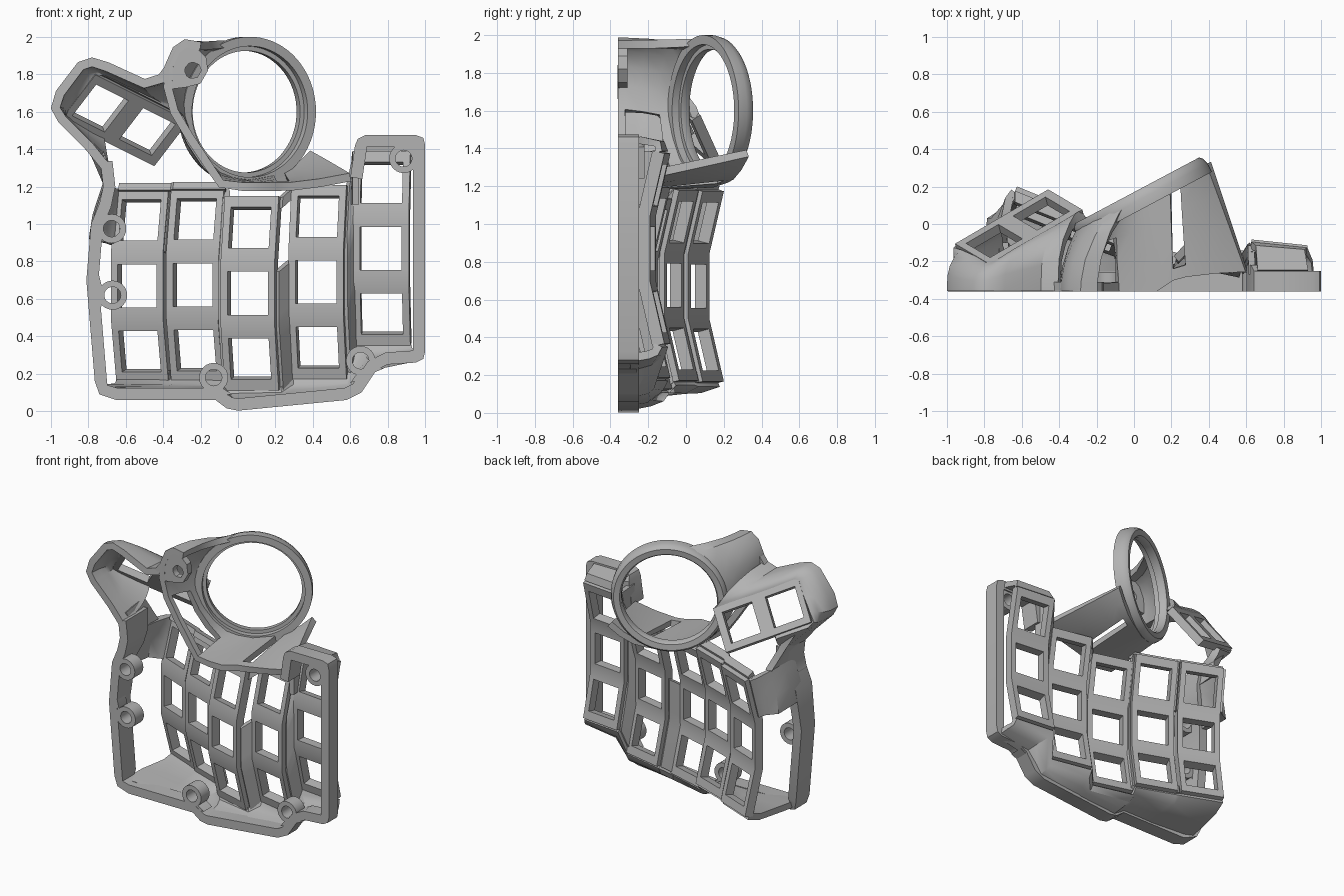
import bpy, bmesh, math
from mathutils import Vector as V

if "Cube" in bpy.data.objects:
    bpy.data.objects.remove(bpy.data.objects["Cube"])

grey = bpy.data.materials.new("grey_plastic")
grey.use_nodes = True
colour = (0.45, 0.45, 0.45, 1)
grey.diffuse_color = colour
grey.node_tree.nodes["Principled BSDF"].inputs["Base Color"].default_value = colour

BASE = -0.36
parts = []


def grid(name, rows, thick=0, close_rows=False, close_cols=False, holes=()):
    """Surface through rows of points, optionally thickened; holes are (row, col) cells."""
    bm = bmesh.new()
    vs = [[bm.verts.new(p) for p in r] for r in rows]
    n, m = len(rows), len(rows[0])
    for i in range(n if close_rows else n - 1):
        for j in range(m if close_cols else m - 1):
            if (i, j) not in holes:
                k, l = (i + 1) % n, (j + 1) % m
                bm.faces.new((vs[i][j], vs[i][l], vs[k][l], vs[k][j]))
    bmesh.ops.delete(bm, geom=[v for v in bm.verts if not v.link_faces], context="VERTS")
    bmesh.ops.recalc_face_normals(bm, faces=bm.faces)
    mesh = bpy.data.meshes.new(name)
    bm.to_mesh(mesh)
    bm.free()
    ob = bpy.data.objects.new(name, mesh)
    bpy.context.collection.objects.link(ob)
    mesh.materials.append(grey)
    if thick:
        mod = ob.modifiers.new("thickness", "SOLIDIFY")
        mod.thickness, mod.offset = thick, 0
        mod.use_even_offset = False
    parts.append(ob)
    return ob


def rail(name, path, width):
    """Rectangular wall along (x, z, back y) points, thickened to the left of travel."""
    rows = []
    for i, (x, z, y) in enumerate(path):
        a, b = path[max(i - 1, 0)], path[min(i + 1, len(path) - 1)]
        d = V((b[0] - a[0], b[1] - a[1])).normalized() * width
        rows.append([(x, BASE, z), (x, y, z), (x - d.y, y, z + d.x), (x - d.y, BASE, z + d.x)])
    ob = grid(name, rows, close_cols=True)
    bm = bmesh.new()
    bm.from_mesh(ob.data)
    bmesh.ops.holes_fill(bm, edges=bm.edges)
    bmesh.ops.recalc_face_normals(bm, faces=bm.faces)
    bm.to_mesh(ob.data)
    bm.free()


def tube(name, centre, a, b, profile, steps):
    """Revolve (radius, depth) profile around centre in the plane of a and b."""
    n = a.cross(b)
    rows = []
    for i in range(steps):
        t = math.tau * i / steps
        out = a * math.cos(t) + b * math.sin(t)
        rows.append([centre + out * r + n * d for r, d in profile])
    return grid(name, rows, close_rows=True, close_cols=True)


# Key columns: x, y, z of the middle key and sideways tilt
COLS = [(-0.515, 0.07, 0.67, 22), (-0.22, -0.06, 0.675, 20), (0.07, -0.19, 0.63, 16),
        (0.43, -0.19, 0.69, 12), (0.77, -0.175, 0.87, 6)]
BEND, END, HALF, HOLE = 0.175, 0.52, 0.15, 0.112
ROWS = [-END, -0.46, -0.235, -BEND, -0.115, 0.115, BEND, 0.235, 0.46, END]
SLITS = {0: [(i, 0) for i in range(1, 6)], 2: [(5, 0), (6, 0), (7, 0)]}


def col_pt(c, u, v):
    x, y, z, tilt = COLS[c]
    t, bend = math.radians(tilt), math.radians(13)
    extra = max(abs(v) - BEND, 0)
    dz = math.copysign(min(abs(v), BEND) + extra * math.cos(bend), v)
    dy = extra * math.sin(bend) - 0.033
    return V((x + u * math.cos(t) + dy * math.sin(t), y - u * math.sin(t) + dy, z + dz))


for c in range(5):
    grid("key_column_%d" % (c + 1),
         [[col_pt(c, u, v) for u in (-HALF, -HOLE, HOLE, HALF)] for v in ROWS],
         0.066, holes=[(1, 1), (4, 1), (7, 1)])
    if c < 4:
        grid("column_bridge_%d" % (c + 1),
             [[col_pt(c, HALF, v), col_pt(c + 1, -HALF, v)] for v in ROWS], 0.04,
             holes=SLITS.get(c, ()))

# Outer base rim
rim = [(-0.735, 1.33, -0.1), (-0.72, 1.2, -0.12), (-0.74, 1.11, -0.14), (-0.785, 1.0, -0.17),
       (-0.81, 0.7, -0.2), (-0.765, 0.16, -0.2), (-0.74, 0.09, -0.22), (-0.65, 0.06, -0.25),
       (-0.12, 0.06, -0.25), (-0.06, 0.015, -0.25), (0.0, 0.003, -0.25), (0.58, 0.06, -0.25),
       (0.66, 0.1, -0.25), (0.74, 0.22, -0.25), (0.8, 0.25, -0.25), (0.95, 0.26, -0.25),
       (0.99, 0.28, -0.25), (1.0, 0.32, -0.25), (1.0, 1.42, -0.25), (0.99, 1.46, -0.25),
       (0.95, 1.475, -0.25), (0.68, 1.475, -0.25), (0.64, 1.455, -0.25), (0.625, 1.42, -0.22),
       (0.6, 1.25, -0.22)]
rail("base_rim", rim, 0.065)

# Skirt closing the bottom of the columns onto the rim
low = [col_pt(c, s * HALF, -END) for c in range(5) for s in (-1, 1)]
foot = [(-0.72, 0.11), (-0.38, 0.09), (-0.34, 0.09), (-0.12, 0.09), (-0.03, 0.035),
        (0.25, 0.06), (0.3, 0.065), (0.6, 0.1), (0.72, 0.24), (0.96, 0.29)]
grid("bottom_skirt", [[(x, -0.3, z) for x, z in foot],
                      [V((x, -0.22, z)).lerp(p, 0.25) for (x, z), p in zip(foot, low)],
                      [p.lerp(V((x, -0.22, z)), 0.25) - V((0, 0, 0.02)) for (x, z), p in zip(foot, low)],
                      low], 0.045)

# Top cap and inner wall of the outermost column
grid("outer_column_cap", [[(0.66, -0.25, 1.445), (0.93, -0.25, 1.445)],
                          [(0.65, -0.13, 1.425), (0.91, -0.15, 1.425)],
                          [col_pt(4, -HALF, END), col_pt(4, HALF, END)]], 0.04)
grid("outer_column_wall", [[col_pt(4, -HALF, v), (0.63, -0.27, min(0.87 + v, 1.4))]
                           for v in (0.235, 0.46, END)], 0.035)

# Curved band from the innermost column to the side wall
band = []
for v, x in ((0.22, -0.775), (0.35, -0.755), (0.46, -0.72), (END, -0.7)):
    p = col_pt(0, -HALF, v)
    band.append([p, p + V((-0.03, -0.04, 0.01)), V((x + 0.01, 0.02, p.z + 0.02)),
                 V((x, -0.12, p.z + 0.03)), V((x + 0.01, -0.25, p.z + 0.03))])
grid("side_band", band, 0.045)

# Lip above the two inner columns
tops = [col_pt(c, s * HALF, END) for c in (0, 1) for s in (-1, 1)]
grid("top_lip", [tops, [p + V((0, -0.06, 0.02)) for p in tops]], 0.04)

# Thumb cluster plate with two keys
E1 = V((0.24, 0.14, -0.12)).normalized()
E2 = V((0.13, -0.077, 0.17)).normalized()
MID = V((-0.615, -0.04, 1.57))
L, W = 0.33, 0.16


def pod_pt(u, v):
    return MID + E1 * u * L + E2 * v * W


us = [-0.93, -0.81, -0.15, 0.15, 0.81, 0.97]
vs = [-1, -0.7, 0.7, 1]
grid("thumb_plate", [[pod_pt(u, v) for u in us] for v in vs], 0.055, holes=[(1, 1), (1, 3)])

# Thumb housing flowing from the plate to the base
edge = [pod_pt(u, v) for u, v in [(0.97, 1), (0.5, 1), (-0.3, 1), (-0.8, 1), (-0.93, 0.85),
                                  (-0.93, 0.2), (-0.93, -0.5), (-0.93, -0.9), (-0.8, -1), (-0.1, -1)]]
ground = [(-0.4, 1.78), (-0.5, 1.75), (-0.7, 1.84), (-0.78, 1.865), (-0.84, 1.845),
          (-0.95, 1.7), (-0.975, 1.62), (-0.94, 1.56), (-0.8, 1.42), (-0.71, 1.31)]
shell = []
for drop, spread in ((0, 0), (0.05, 0.25), (0.16, 0.5), (0.36, 0.78), (0.6, 0.95), (1, 1)):
    shell.append([V((p.x + (x - p.x) * spread, p.y + (BASE - p.y) * drop,
                     p.z + (z - p.z) * spread)) for p, (x, z) in zip(edge, ground)])
grid("thumb_housing", shell, 0.05)

# Neck joining the thumb housing to the side band
neck_top = [V((-0.73, -0.3, 1.36)), V((-0.74, -0.12, 1.38)), pod_pt(-0.55, -1)]
neck_low = [V((-0.69, -0.25, 1.2)), V((-0.7, -0.12, 1.2)), V((-0.69, 0.02, 1.2))]
neck_mid = [a.lerp(b, 0.5) + V((0.01, -0.02, 0)) for a, b in zip(neck_top, neck_low)]
grid("thumb_neck", [neck_top, neck_mid, neck_low], 0.045)

# Large tilted ring with an inner step
T = math.radians(28)
A, B = V((math.cos(T), math.sin(T), 0)), V((0, 0, 1))
C = V((0.04, 0.135, 1.6))
tube("ring", C, A, B, [(0.335, -0.045), (0.375, -0.05), (0.39, -0.035), (0.4, 0.0), (0.4, 0.05),
                       (0.35, 0.05), (0.35, 0.01), (0.325, 0.01), (0.325, -0.03)], 72)

# Ring skirt: ring angle and radius matched with a base point
skirt = [(104, 0.375, -0.2, 1.95, BASE), (118, 0.375, -0.28, 1.965, BASE),
         (135, 0.375, -0.33, 1.93, BASE), (152, 0.375, -0.37, 1.84, BASE),
         (170, 0.375, -0.375, 1.73, BASE), (188, 0.375, -0.34, 1.6, BASE),
         (207, 0.375, -0.25, 1.45, BASE), (225, 0.375, -0.17, 1.33, BASE),
         (242, 0.375, -0.09, 1.215, BASE), (256, 0.38, 0.02, 1.2, BASE),
         (272, 0.385, 0.12, 1.2, BASE), (296, 0.4, 0.21, 1.2, -0.3),
         (305, 0.42, 0.28, 1.2, -0.28), (318, 0.44, 0.44, 1.22, -0.26),
         (331, 0.465, 0.6, 1.25, -0.25)]
rows = []
for f in (0, 0.12, 0.4, 0.7, 0.9, 1):
    row = []
    for deg, r, x, z, y in skirt:
        t = math.radians(deg)
        top = C + (A * math.cos(t) + B * math.sin(t)) * r
        sweep = f * f if deg < 250 else f
        row.append(V((x + (top.x - x) * sweep, y + (top.y - y) * f, z + (top.z - z) * sweep)))
    rows.append(row)
slots = [(i, 11) for i in (1, 2, 3)] + [(i, j) for i in (1, 2) for j in (5, 6, 7)]
grid("ring_skirt", rows, 0.045, holes=slots)

# Flat web with a screw hole between ring skirt and thumb housing
hub = V((-0.24, -0.335, 1.82))
outline = [(-0.16, 1.82), (-0.17, 1.89), (-0.24, 1.96), (-0.32, 1.96), (-0.37, 1.87),
           (-0.43, 1.79), (-0.36, 1.72), (-0.28, 1.73), (-0.2, 1.75)]
outer = [V((x, hub.y, z)) for x, z in outline]
grid("mount_web", [outer, [hub + (p - hub).normalized() * 0.044 for p in outer]], 0.05, close_cols=True)

# Screw bosses, each tied to the nearest wall by a flared web
bosses = [(-0.675, 0.975, -0.745, 0.975, 0.13), (-0.67, 0.62, -0.75, 0.62, 0.14),
          (-0.13, 0.18, -0.13, 0.09, 0.1), (0.655, 0.27, 0.69, 0.19, 0.1),
          (0.885, 1.35, 0.955, 1.35, 0.1)]
for i, (x, z, wx, wz, flare) in enumerate(bosses):
    tube("screw_boss_%d" % (i + 1), V((x, -0.31, z)), V((1, 0, 0)), V((0, 0, 1)),
         [(0.044, -0.05), (0.078, -0.05), (0.078, 0.05), (0.044, 0.05)], 24)
    d = V((wx - x, 0, wz - z)).normalized()
    s = V((-d.z, 0, d.x))
    p, q = V((x, -0.31, z)) + d * 0.058, V((wx, -0.31, wz))
    grid("boss_web_%d" % (i + 1), [[p - s * 0.05, p + s * 0.05], [q - s * flare, q + s * flare]], 0.098)

# Bake thickness and shade
bpy.ops.object.select_all(action="DESELECT")
for ob in parts:
    ob.select_set(True)
bpy.context.view_layer.objects.active = parts[0]
bpy.ops.object.convert(target="MESH")
bpy.ops.object.shade_smooth_by_angle(angle=math.radians(35))
